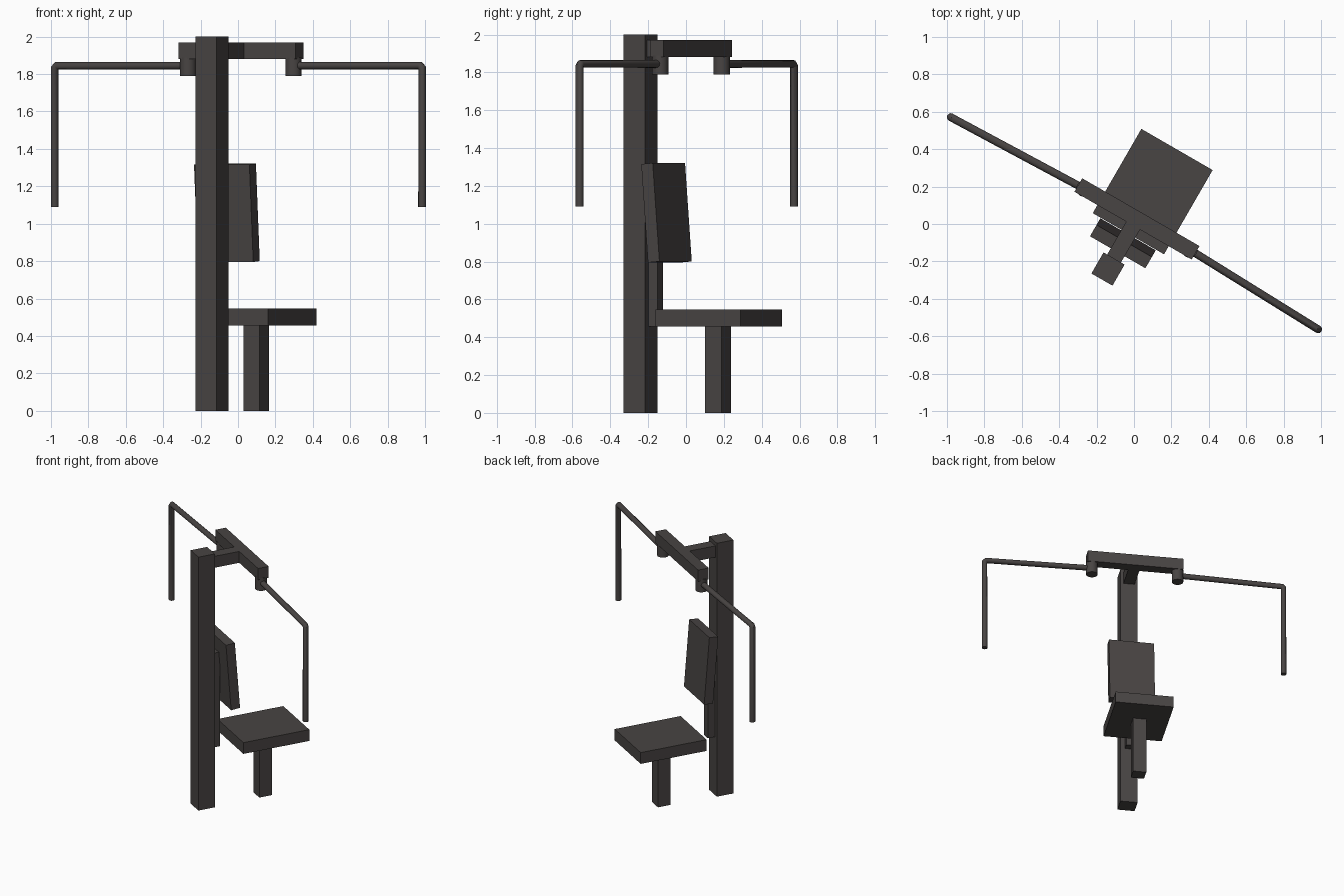
import bpy
import math
from mathutils import Matrix

cube = bpy.data.objects.get("Cube")
if cube:
    bpy.data.objects.remove(cube, do_unlink=True)

# The whole machine is turned about the vertical axis
TURN = Matrix.Rotation(math.radians(-30), 4, 'Z')

metal = bpy.data.materials.new("dark grey")
metal.use_nodes = True
colour = (0.065, 0.058, 0.056, 1)
metal.diffuse_color = colour
metal.node_tree.nodes["Principled BSDF"].inputs["Base Color"].default_value = colour


def finish(name):
    """Name, colour and turn the active object into place."""
    obj = bpy.context.object
    obj.name = name
    obj.data.materials.append(metal)
    bpy.context.view_layer.update()
    obj.matrix_world = TURN @ obj.matrix_world
    return obj


def box(name, width, y0, y1, z0, z1, tilt=0):
    """Box centred across the machine, optionally leaning back."""
    bpy.ops.mesh.primitive_cube_add(
        size=1, location=(0, (y0 + y1) / 2, (z0 + z1) / 2),
        rotation=(math.radians(tilt), 0, 0))
    bpy.context.object.scale = (width, y1 - y0, z1 - z0)
    return finish(name)


def tube(name, points, radius):
    """Round bar swept along a path, with closed ends."""
    curve = bpy.data.curves.new(name, 'CURVE')
    curve.dimensions = '3D'
    curve.bevel_depth = radius
    curve.bevel_resolution = 4
    curve.use_fill_caps = True
    spline = curve.splines.new('POLY')
    spline.points.add(len(points) - 1)
    for target, p in zip(spline.points, points):
        target.co = (*p, 1)
    obj = bpy.data.objects.new(name, curve)
    bpy.context.collection.objects.link(obj)
    bpy.ops.object.select_all(action='DESELECT')
    bpy.context.view_layer.objects.active = obj
    obj.select_set(True)
    bpy.ops.object.convert(target='MESH')
    bpy.ops.object.shade_smooth_by_angle(angle=math.radians(35))
    finish(name)


# Frame
box("post", 0.13, -0.343, -0.213, 0, 2)
box("top_neck", 0.085, -0.22, 0, 1.88, 1.97)
box("crossbeam", 0.724, -0.01, 0.073, 1.88, 1.97)

# Seat and backrest
box("seat", 0.44, -0.06, 0.46, 0.457, 0.546)
box("seat_leg", 0.1, 0.145, 0.245, 0, 0.46)
box("backrest", 0.342, -0.154, -0.084, 0.797, 1.319, tilt=4.5)
box("backrest_support", 0.06, -0.215, -0.158, 0.457, 1.2)

# Swinging arms
for side, s in (("left", 1), ("right", -1)):
    bpy.ops.mesh.primitive_cylinder_add(
        vertices=24, radius=0.043, depth=0.1, location=(s * 0.325, 0.03, 1.84))
    bpy.ops.object.shade_smooth_by_angle(angle=math.radians(35))
    finish(side + "_pivot")
    tube(side + "_arm", [(s * 0.325, 0.03, 1.845), (s * 1.122, 0.005, 1.845),
                         (s * 1.134, 0.005, 1.833), (s * 1.134, 0.005, 1.09)], 0.021)
